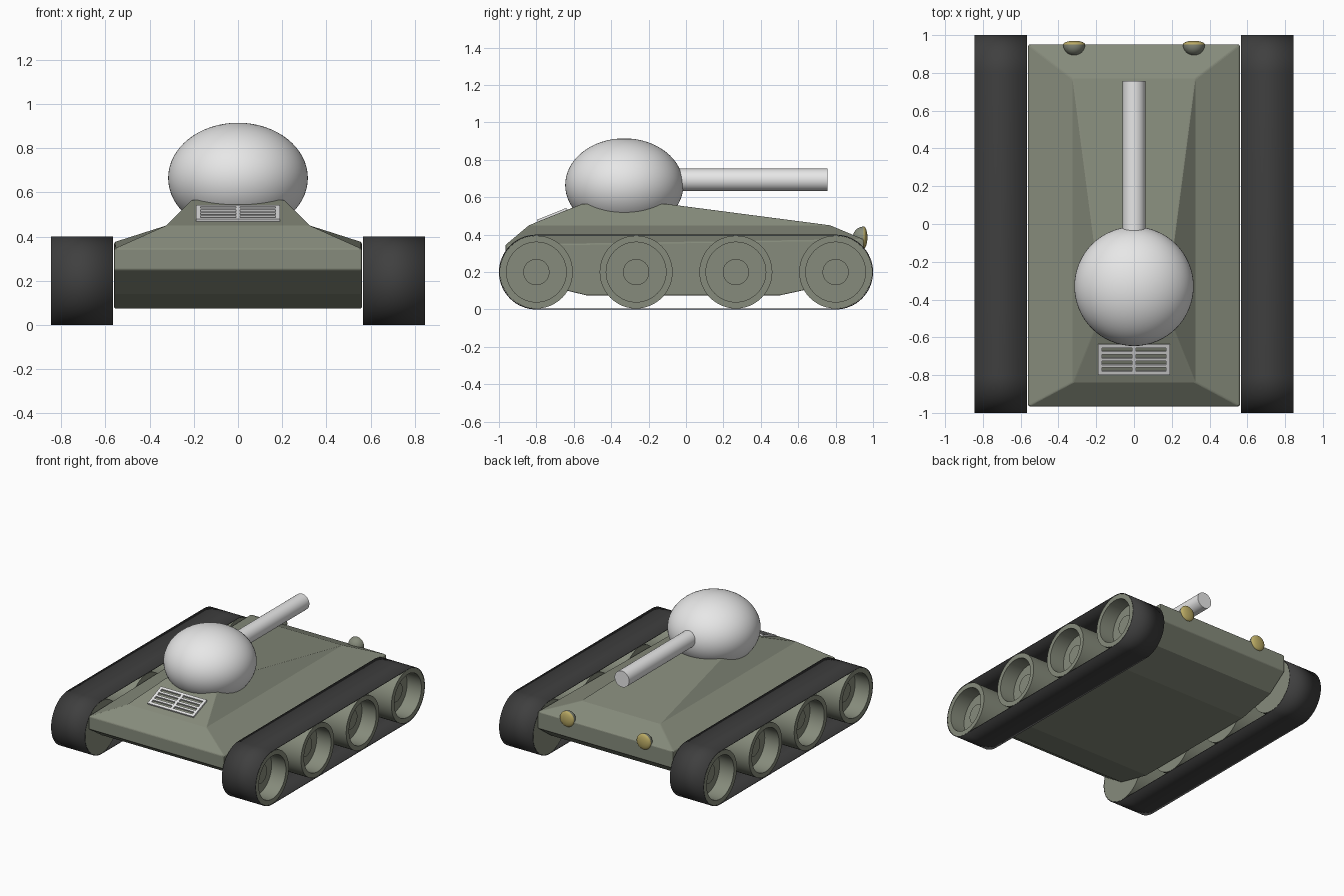
import bpy, bmesh, math
from mathutils import Matrix, Vector

cube = bpy.data.objects.get("Cube")
if cube:
    bpy.data.objects.remove(cube, do_unlink=True)


def material(name, color):
    m = bpy.data.materials.new(name)
    m.use_nodes = True
    m.diffuse_color = (*color, 1)
    bsdf = m.node_tree.nodes["Principled BSDF"]
    bsdf.inputs["Base Color"].default_value = (*color, 1)
    bsdf.inputs["Roughness"].default_value = 0.6
    return m


GREEN = material("hull green", (0.24, 0.26, 0.20))
BLACK = material("track rubber", (0.05, 0.05, 0.05))
WHITE = material("pale metal", (0.80, 0.80, 0.80))
YELLOW = material("lamp glass", (0.50, 0.41, 0.13))


def finish(name, bm, mat, smooth=True):
    bmesh.ops.recalc_face_normals(bm, faces=bm.faces)
    mesh = bpy.data.meshes.new(name)
    bm.to_mesh(mesh)
    bm.free()
    mesh.materials.append(mat)
    ob = bpy.data.objects.new(name, mesh)
    bpy.context.collection.objects.link(ob)
    if smooth:
        bpy.ops.object.select_all(action="DESELECT")
        ob.select_set(True)
        bpy.context.view_layer.objects.active = ob
        bpy.ops.object.shade_smooth_by_angle(angle=math.radians(30))
    return ob


def lathe(name, profile, mat, matrix, steps=48):
    """Revolve (radius, height) points about z, then place the result."""
    bm = bmesh.new()
    verts = [bm.verts.new((r, 0, h)) for r, h in profile]
    edges = [bm.edges.new(pair) for pair in zip(verts, verts[1:])]
    bmesh.ops.spin(bm, geom=verts + edges, cent=(0, 0, 0), axis=(0, 0, 1),
                   angle=math.tau, steps=steps)
    bmesh.ops.remove_doubles(bm, verts=bm.verts, dist=1e-5)
    bmesh.ops.transform(bm, matrix=matrix, verts=bm.verts)
    return finish(name, bm, mat)


# Hull: stacked rectangular sections (half width, rear y, rear z, front y, front z)
sections = [(0.56, -0.53, 0.075, 0.50, 0.075), (0.56, -0.80, 0.14, 0.80, 0.14),
            (0.56, -0.965, 0.25, 0.95, 0.25), (0.56, -0.965, 0.345, 0.95, 0.375),
            (0.325, -0.84, 0.45, 0.77, 0.45), (0.21, -0.555, 0.565, -0.11, 0.565)]
bm = bmesh.new()
rings = [[bm.verts.new(p) for p in ((-w, y0, z0), (w, y0, z0), (w, y1, z1), (-w, y1, z1))]
         for w, y0, z0, y1, z1 in sections]
for low, high in zip(rings, rings[1:]):
    for i in range(4):
        j = (i + 1) % 4
        bm.faces.new((low[i], low[j], high[j], high[i]))
bm.faces.new(rings[0][::-1])
bm.faces.new(rings[-1])
hull = finish("hull", bm, GREEN, smooth=False)
bevel = hull.modifiers.new("soft edges", "BEVEL")
bevel.width, bevel.segments = 0.006, 2

# Turret and gun barrel
bm = bmesh.new()
bmesh.ops.create_uvsphere(bm, u_segments=64, v_segments=32, radius=1, matrix=
                          Matrix.Translation((0, -0.33, 0.665)) @ Matrix.Diagonal((0.316, 0.316, 0.25, 1)))
finish("turret", bm, WHITE)
along_y = Matrix.Rotation(-math.pi / 2, 4, "X")
lathe("gun_barrel", [(0, 0), (0.06, 0), (0.06, 0.91), (0, 0.91)], WHITE,
      Matrix.Translation((0, -0.153, 0.693)) @ along_y)

# Tracks and road wheels on both sides
wheel_profile = [(0, 0), (0.195, 0), (0.195, 0.278), (0.16, 0.278), (0.16, 0.16),
                 (0.07, 0.16), (0.07, 0.185), (0, 0.185)]
for side, label in ((1, "left"), (-1, "right")):
    bm = bmesh.new()
    loop = []
    for end in (1, -1):
        for k in range(33):
            a = -math.pi / 2 + math.pi * k / 32
            loop.append((end * (0.8 + 0.2 * math.cos(a)), 0.2 + end * 0.2 * math.sin(a)))
    inner, outer = ([bm.verts.new((side * x, y, z)) for y, z in loop] for x in (0.566, 0.845))
    for i in range(len(loop)):
        j = (i + 1) % len(loop)
        bm.faces.new((inner[i], inner[j], outer[j], outer[i]))
    track = finish(label + "_track", bm, BLACK)
    shell = track.modifiers.new("thickness", "SOLIDIFY")
    shell.thickness, shell.offset = 0.005, -1

    outward = Matrix.Rotation(side * math.pi / 2, 4, "Y")
    for n in range(4):
        y = -0.8 + n * 1.6 / 3
        lathe(f"{label}_wheel_{n + 1}", wheel_profile, GREEN,
              Matrix.Translation((side * 0.566, y, 0.2)) @ outward)

# Headlamps: rounded housing behind, shallow domed glass in front
arc = [math.pi / 2 * k / 10 for k in range(11)]
housing = [(0.058 * math.sin(a), -0.058 * math.cos(a)) for a in arc] + [(0, 0)]
glass = [(0, 0)] + [(0.058 * math.cos(a), 0.02 * math.sin(a)) for a in arc]
for side, label in ((1, "left"), (-1, "right")):
    place = Matrix.Translation((side * 0.317, 0.95, 0.385)) @ along_y
    lathe(label + "_lamp_housing", housing, GREEN, place, 32)
    lathe(label + "_lamp_glass", glass, YELLOW, place, 32)

# Engine grille: crossing bars laid on the sloping rear deck
slope = math.atan2(0.115, 0.285)
deck = Matrix.Translation((0, -0.715, 0.503)) @ Matrix.Rotation(slope, 4, "X")
bars = [(0, v, 0.38, 0.016) for v in (-0.0375, 0, 0.0375)]
bars += [(0, v, 0.38, 0.02) for v in (-0.076, 0.076)]
bars += [(u, 0, 0.02, 0.172) for u in (-0.18, 0, 0.18)]
bm = bmesh.new()
for u, v, width, length in bars:
    bmesh.ops.create_cube(bm, size=1, matrix=deck @ Matrix.Translation((u, v, 0.003))
                          @ Matrix.Diagonal((width, length, 0.012, 1)))
finish("engine_grille", bm, WHITE, smooth=False)
